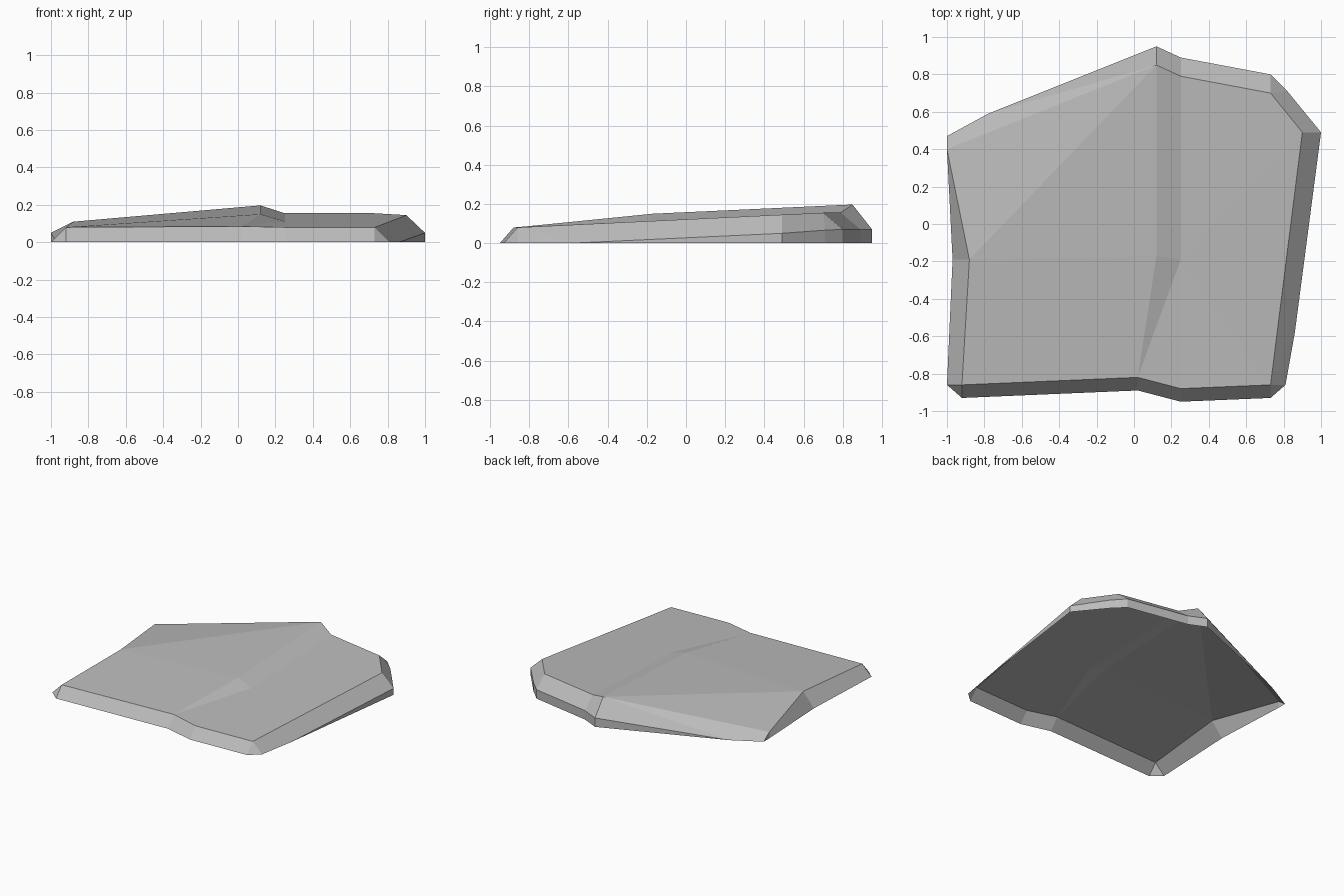
import bpy
import bmesh

default_cube = bpy.data.objects.get("Cube")
if default_cube:
    bpy.data.objects.remove(default_cube, do_unlink=True)

# Stone material
stone = bpy.data.materials.new("grey_stone")
stone.use_nodes = True
grey = (0.5, 0.5, 0.5, 1)
stone.diffuse_color = grey
shader = stone.node_tree.nodes["Principled BSDF"]
shader.inputs["Base Color"].default_value = grey
shader.inputs["Roughness"].default_value = 0.9

# Corners of the sloping top, anticlockwise from the front left, then the ridge
top = dict(
    front_left=(-.92, -.86, .08), front_dip=(.02, -.82, .085),
    front_mid=(.25, -.88, .08), front_right=(.73, -.86, .08),
    side_right=(.9, .49, .145), back_right=(.73, .7, .155),
    back_step=(.25, .79, .155), back_peak=(.12, .85, .197),
    back_left=(-1, .4, .05), side_left=(-.88, -.19, .11),
    ridge_high=(.12, -.17, .15), ridge_low=(.25, -.19, .112),
)

# Rim points that hang below each top corner, in the same order
rim = dict(
    front_left=[(-1, -.86, 0), (-.92, -.93, 0)],
    front_dip=[(.02, -.89, 0)],
    front_mid=[(.25, -.95, 0)],
    front_right=[(.73, -.93, 0), (.81, -.86, 0), (.86, -.58, 0)],
    side_right=[(1, .49, .05)],
    back_right=[(.82, .71, .066), (.73, .8, .07)],
    back_step=[(.25, .89, .07)],
    back_peak=[(.12, .95, .07), (-.78, .59, 0)],
    back_left=[(-1, .47, 0), (-1, .4, 0)],
    side_left=[(-.97, -.19, 0)],
)

# Top panels either side of the ridge
panels = [
    "front_left front_dip ridge_high side_left",
    "side_left ridge_high back_peak",
    "side_left back_peak back_left",
    "front_dip ridge_low ridge_high",
    "ridge_high ridge_low back_step back_peak",
    "front_dip front_mid ridge_low",
    "front_mid front_right ridge_low",
    "ridge_low front_right side_right",
    "ridge_low side_right back_right back_step",
]

bm = bmesh.new()
corner = {name: bm.verts.new(co) for name, co in top.items()}
hang = {name: [bm.verts.new(co) for co in pts] for name, pts in rim.items()}

for panel in panels:
    bm.faces.new([corner[name] for name in panel.split()])

# Sloping skirt: fans at the corners and quads between them
names = list(rim)
for here, after in zip(names, names[1:] + names[:1]):
    for a, b in zip(hang[here], hang[here][1:]):
        bm.faces.new((corner[here], a, b))
    bm.faces.new((corner[here], hang[here][-1], hang[after][0], corner[after]))

# Upright foot below the raised part of the rim; the underside stays open
loop = [v for name in names for v in hang[name]]
foot = {v: bm.verts.new((v.co.x, v.co.y, 0)) if v.co.z > 0 else v for v in loop}
for a, b in zip(loop, loop[1:] + loop[:1]):
    wall = list(dict.fromkeys((a, foot[a], foot[b], b)))
    if len(wall) > 2:
        bm.faces.new(wall)

mesh = bpy.data.meshes.new("rock_slab")
bm.to_mesh(mesh)
bm.free()
mesh.materials.append(stone)
slab = bpy.data.objects.new("rock_slab", mesh)
bpy.context.collection.objects.link(slab)
